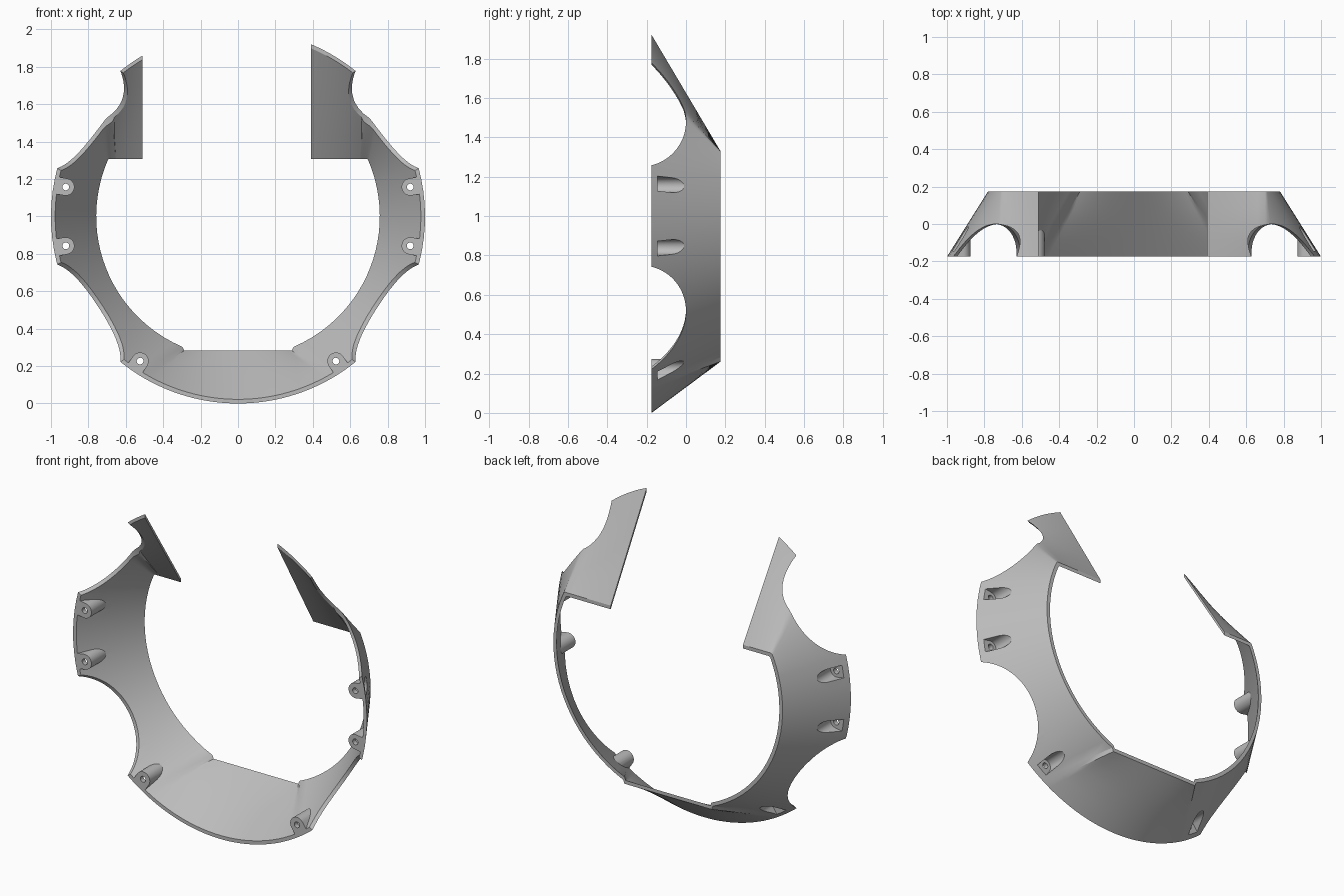
import bpy, bmesh, math
from math import sin, cos, radians, pi

cube = bpy.data.objects.get("Cube")
if cube:
    bpy.data.objects.remove(cube)

FRONT, BACK, WALL = -0.175, 0.175, 0.022
BACK_R, TOP_FLAT, LOW_FLAT = 0.78, 0.33, 0.74
CZ = 1.0                      # height of the ring centre


def new_object(name, bm):
    bmesh.ops.recalc_face_normals(bm, faces=bm.faces)
    mesh = bpy.data.meshes.new(name)
    bm.to_mesh(mesh)
    bm.free()
    obj = bpy.data.objects.new(name, mesh)
    bpy.context.collection.objects.link(obj)
    return obj


def combine(target, tool, operation):
    """Boolean the tool into the target and discard the tool."""
    mod = target.modifiers.new("cut", "BOOLEAN")
    mod.operation, mod.object, mod.solver = operation, tool, "EXACT"
    bpy.context.view_layer.objects.active = target
    bpy.ops.object.modifier_apply(modifier=mod.name)
    bpy.data.objects.remove(tool)


def loft(name, sections, closed):
    """Skin a row of closed sections, capping the ends unless closed."""
    bm = bmesh.new()
    rings = [[bm.verts.new(p) for p in s] for s in sections]
    n = len(rings[0])
    for a, b in zip(rings, rings[1:]):
        for i in range(n):
            j = (i + 1) % n
            bm.faces.new((a[i], a[j], b[j], b[i]))
    if not closed:
        bm.faces.new(rings[0])
        bm.faces.new(rings[-1])
    return new_object(name, bm)


def back_radius(angle, inset):
    """Rear opening: a circle flattened at the top and the bottom."""
    s, r = sin(radians(angle)), BACK_R - inset
    if angle < -68:
        return (LOW_FLAT - inset) / -s
    return min(r, (TOP_FLAT - inset) / s) if s > 0.1 else r


def section(front_outer, back_outer, front_inner, back_inner, side, rows=4):
    pts = []
    for p, q in ((front_outer, back_outer), (back_inner, front_inner)):
        y0, y1 = (FRONT, BACK) if p is front_outer else (BACK, FRONT)
        for i in range(rows + 1):
            t = i / rows
            pts.append((side * (p[0] + (q[0] - p[0]) * t),
                        y0 + (y1 - y0) * t,
                        CZ + p[1] + (q[1] - p[1]) * t))
    return pts


def polar(r, angle):
    return (r * cos(radians(angle)), r * sin(radians(angle)))


def half_shell(side, end_x):
    """Sections from the bottom centre up one side to the top tab's end."""
    # front angle, back angle, steps to the next key
    keys = [(-90, -90, 14), (-62, -69.3, 2), (-58, -67, 4), (-50, -50, 18),
            (15, 15, 8), (38, 23, 5), (47.5, 25.8, 0)]
    sections = []
    for (f0, b0, n), (f1, b1, _) in zip(keys, keys[1:]):
        for i in range(n):
            f, b = f0 + (f1 - f0) * i / n, b0 + (b1 - b0) * i / n
            sections.append(section(polar(1, f), polar(back_radius(b, 0), b),
                                    polar(1 - WALL, f),
                                    polar(back_radius(b, WALL), b), side))
    # straight tab across the top
    for i in range(13):
        x = 0.66 + (end_x - 0.66) * i / 12
        z = math.sqrt(1 - x * x)
        sections.append(section((x, z), (x, TOP_FLAT), (x, z - WALL),
                                (x, TOP_FLAT - WALL), side))
    return sections


def radial_slot(name, angle, radius, width, y0, y1):
    """U-shaped prism along y, round towards the centre, open outwards."""
    prof = [(0.2, -width), (0.2, width)]
    prof += [(width * cos(a), width * sin(a))
             for a in (pi / 2 + pi * i / 16 for i in range(17))]
    c, s = cos(radians(angle)), sin(radians(angle))
    return loft(name, [[((radius + u) * c - v * s, y, CZ + (radius + u) * s + v * c)
                        for u, v in prof] for y in (y0, y1)], False)


def round_prism(name, x, z, radius, y0, y1, radius2=None, n=24):
    radii = (radius, radius if radius2 is None else radius2)
    return loft(name, [[(x + r * cos(2 * pi * i / n), y, z + r * sin(2 * pi * i / n))
                        for i in range(n)] for r, y in zip(radii, (y0, y1))], False)


# Tapered open ring
left, right = half_shell(1, 0.39), half_shell(-1, 0.51)
shell = loft("ring_shell", right[:0:-1] + left, False)

# Screw bosses with pockets opening to the outside
BOSS_R = 0.934
angles = [a for base in (9.7, -9.7, -55.9) for a in (base, 180 - base)]
for a in angles:
    boss = radial_slot("screw_boss", a, BOSS_R, 0.046, FRONT, 0.06)
    core = round_prism("core", 0, CZ, 1.017, -0.21, BACK, 0.775, 160)
    combine(boss, core, "INTERSECT")
    combine(shell, boss, "UNION")
for a in angles:
    x, z = polar(BOSS_R, a)
    combine(shell, radial_slot("pocket", a, BOSS_R, 0.038, -0.145, 0.1), "DIFFERENCE")
    combine(shell, round_prism("screw_hole", x, CZ + z, 0.018, -0.2, -0.1), "DIFFERENCE")

# Four round notches in the front rim
NOTCH_R = 0.362
for a in (33, -33, 147, 213):
    c, s = cos(radians(a)), sin(radians(a))
    rings = []
    for r in (0.55, 1.35):
        ring = []
        for i in range(96):
            t = 2 * pi * i / 96
            u = NOTCH_R * cos(t)
            ring.append((r * c - u * s, -NOTCH_R + NOTCH_R * sin(t), CZ + r * s + u * c))
        rings.append(ring)
    combine(shell, loft("notch", rings, False), "DIFFERENCE")

# Plain grey finish
grey = bpy.data.materials.new("grey_plastic")
grey.use_nodes = True
colour = (0.5, 0.5, 0.5, 1)
grey.diffuse_color = colour
grey.node_tree.nodes["Principled BSDF"].inputs["Base Color"].default_value = colour
shell.data.materials.clear()
shell.data.materials.append(grey)
for f in shell.data.polygons:
    f.material_index = 0

bpy.ops.object.select_all(action="DESELECT")
shell.select_set(True)
bpy.context.view_layer.objects.active = shell
bpy.ops.object.shade_smooth_by_angle(angle=radians(30))
